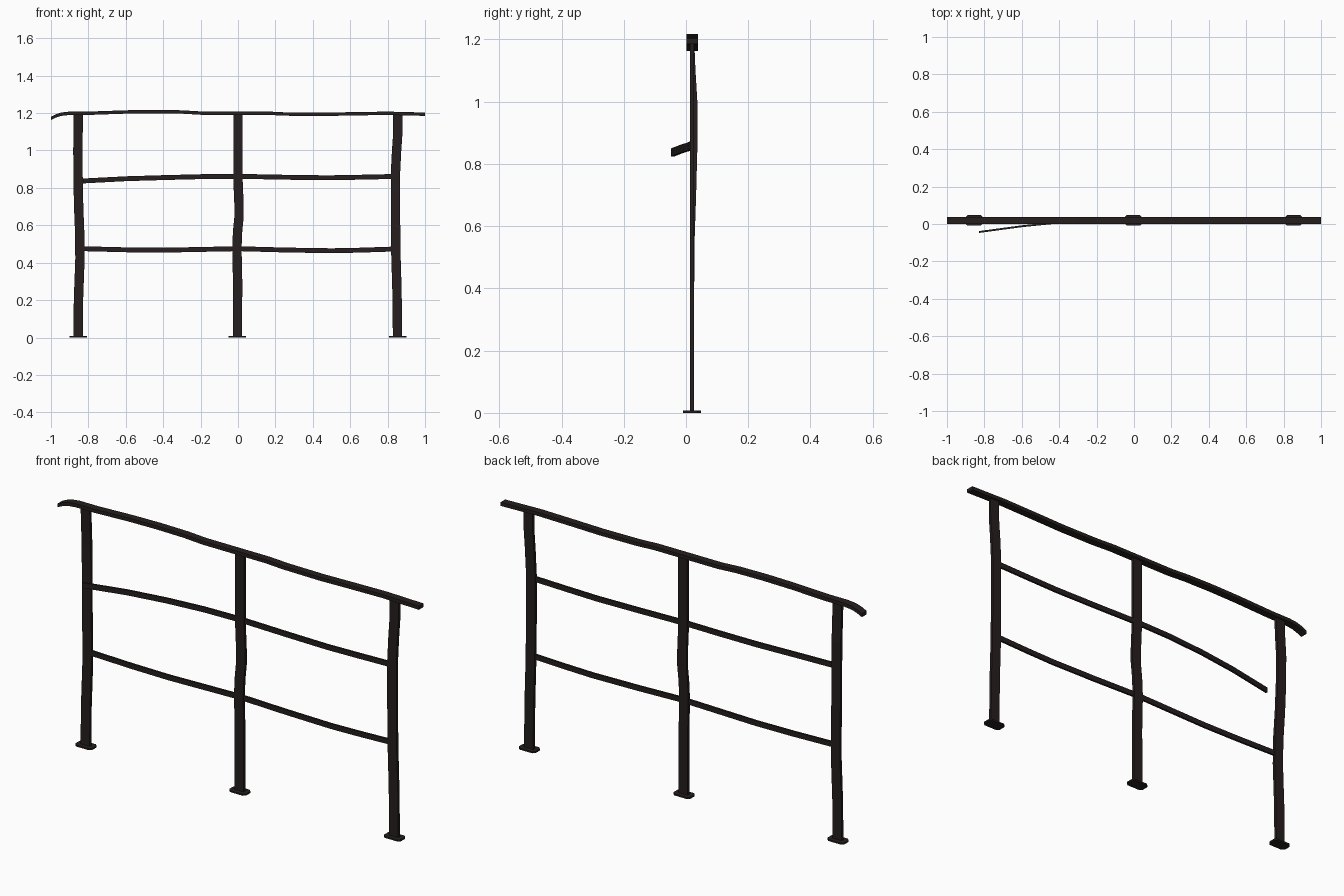
import bpy, bmesh

if "Cube" in bpy.data.objects:
    bpy.data.objects.remove(bpy.data.objects["Cube"])

iron = bpy.data.materials.new("dark brown iron")
iron.diffuse_color = (0.019, 0.013, 0.013, 1)
iron.use_nodes = True
iron.node_tree.nodes["Principled BSDF"].inputs["Base Color"].default_value = iron.diffuse_color
Y = 0.0195  # centre plane of the railing


def finish(name, bm):
    bmesh.ops.recalc_face_normals(bm, faces=bm.faces[:])
    me = bpy.data.meshes.new(name)
    bm.to_mesh(me)
    bm.free()
    me.materials.append(iron)
    ob = bpy.data.objects.new(name, me)
    bpy.context.collection.objects.link(ob)
    return ob


def bar(name, path, half_y, half, vertical=False):
    """Flat bar with a rectangular section swept along a slightly bent path."""
    bm = bmesh.new()
    rings = []
    for x, y, z in path:
        ring = []
        for a, b in ((-1, -1), (1, -1), (1, 1), (-1, 1)):
            dx, dz = (b * half, 0) if vertical else (0, b * half)
            ring.append(bm.verts.new((x + dx, y + a * half_y, z + dz)))
        rings.append(ring)
    for r, s in zip(rings, rings[1:]):
        for i in range(4):
            j = (i + 1) % 4
            bm.faces.new((r[i], r[j], s[j], s[i]))
    bm.faces.new(rings[0])
    bm.faces.new(rings[-1])
    return finish(name, bm)


def plate(name, x):
    """Foot plate with cut corners."""
    hx, hy, c, t = 0.047, 0.0285, 0.012, 0.008
    pts = [(hx, hy - c), (hx - c, hy), (c - hx, hy), (-hx, hy - c),
           (-hx, c - hy), (c - hx, -hy), (hx - c, -hy), (hx, c - hy)]
    bm = bmesh.new()
    f = bm.faces.new([bm.verts.new((x + a, Y + b, 0)) for a, b in pts])
    ext = bmesh.ops.extrude_face_region(bm, geom=[f])["geom"]
    top = [v for v in ext if isinstance(v, bmesh.types.BMVert)]
    bmesh.ops.translate(bm, verts=top, vec=(0, 0, t))
    if f not in bm.faces[:]:
        f = None
    bmesh.ops.holes_fill(bm, edges=bm.edges[:], sides=8)
    return finish(name, bm)


# Posts: (x, y offset, z) along each bent upright
posts = {
    "left": [(-.855, 0, 0), (-.853, 0, .2), (-.845, 0, .42), (-.846, .001, .55),
             (-.852, .006, .7), (-.855, .01, .85), (-.856, .01, 1.0),
             (-.855, .004, 1.1), (-.855, 0, 1.195)],
    "middle": [(-.003, 0, 0), (-.002, 0, .3), (-.006, 0, .48), (-.002, 0, .57),
               (.005, 0, .64), (.005, 0, .72), (0, 0, .84), (0, 0, 1.195)],
    "right": [(.853, 0, 0), (.85, 0, .25), (.844, 0, .45), (.842, 0, .65),
              (.842, 0, .88), (.848, 0, 1.0), (.855, 0, 1.1), (.855, 0, 1.195)],
}
for side, pts in posts.items():
    bar(side + "_post", [(x, Y + dy, z) for x, dy, z in pts], 0.007, 0.025, True)
    plate(side + "_foot_plate", pts[0][0])

# Handrail with drooping left end
hand = [(-1, 1.172), (-.975, 1.184), (-.945, 1.194), (-.9, 1.199), (-.8, 1.199),
        (-.6, 1.206), (-.45, 1.208), (-.3, 1.206), (-.2, 1.2), (0, 1.2),
        (.15, 1.2), (.25, 1.195), (.45, 1.193), (.6, 1.196), (.8, 1.199), (1, 1.194)]
bar("handrail", [(x, Y, z) for x, z in hand], 0.0185, 0.009)

# Middle rail, broken loose and bent forward at the left
mid = [(-.83, -.043, .837), (-.6, -.012, .849), (-.4, .008, .855), (-.2, .018, .86),
       (0, Y, .862), (.25, Y, .857), (.48, Y, .854), (.65, Y, .857), (.83, Y, .861)]
bar("middle_rail", mid, 0.005, 0.013)

# Lower rail
low = [(-.83, .475), (-.6, .469), (-.4, .467), (-.2, .471), (0, .475),
       (.25, .468), (.5, .464), (.65, .467), (.83, .473)]
bar("lower_rail", [(x, Y, z) for x, z in low], 0.005, 0.013)
